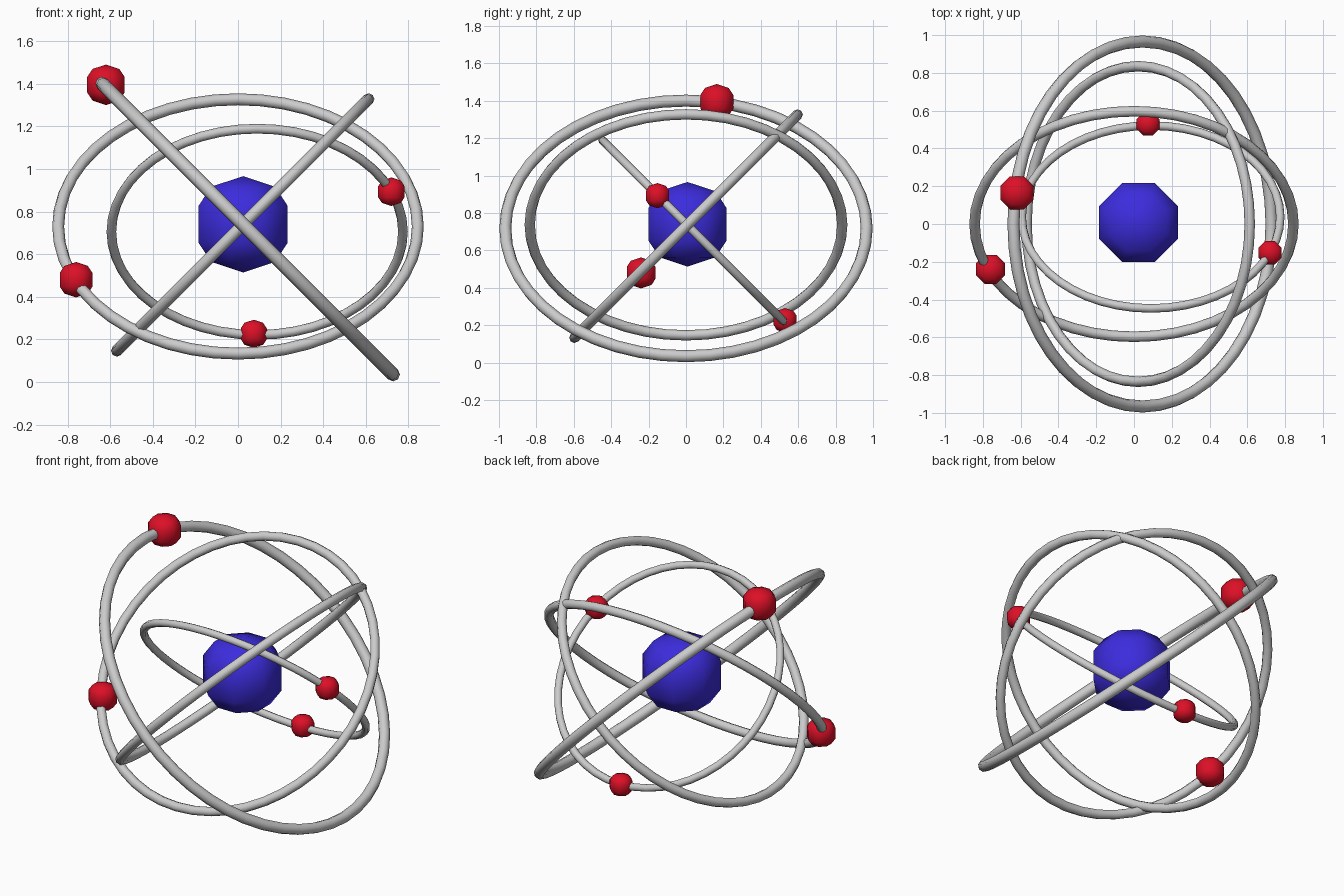
import bpy, bmesh
from math import radians, pi

if "Cube" in bpy.data.objects:
    bpy.data.objects.remove(bpy.data.objects["Cube"])

def material(name, color):
    m = bpy.data.materials.new(name)
    m.diffuse_color = color
    m.use_nodes = True
    m.node_tree.nodes["Principled BSDF"].inputs["Base Color"].default_value = m.diffuse_color
    return m

blue = material("blue", (0.045, 0.025, 0.72, 1))
red = material("red", (0.72, 0.005, 0.02, 1))

def ring(name, center, outer, tilt_x=0, tilt_y=0):
    major = outer / 1.033
    bpy.ops.mesh.primitive_torus_add(
        location=center, rotation=(radians(tilt_x), radians(tilt_y), 0),
        major_radius=major, minor_radius=major * 0.033,
        major_segments=48, minor_segments=8)
    ob = bpy.context.object
    ob.name = name
    bpy.ops.object.shade_smooth_by_angle(angle=radians(50))

# half profile of the low-poly ball, (radius, height), pole to pole
PROFILE = [(0.72, 0.78), (1.0, 0.385), (1.0, -0.385), (0.72, -0.78)]

def ball(name, center, radius, mat, sides=8):
    bm = bmesh.new()
    rows = []
    for r, z in PROFILE:
        row = bmesh.ops.create_circle(bm, segments=sides, radius=r)["verts"]
        bmesh.ops.translate(bm, verts=row, vec=(0, 0, z))
        rows.append(row)
    for a, b in zip(rows, rows[1:]):
        for i in range(sides):
            j = (i + 1) % sides
            bm.faces.new((a[i], a[j], b[j], b[i]))
    for row, z in ((rows[0], 1), (rows[-1], -1)):
        pole = bm.verts.new((0, 0, z))
        for i in range(sides):
            bm.faces.new((row[i], row[(i + 1) % sides], pole))
    bmesh.ops.recalc_face_normals(bm, faces=bm.faces)
    mesh = bpy.data.meshes.new(name)
    bm.to_mesh(mesh)
    bm.free()
    mesh.materials.append(mat)
    ob = bpy.data.objects.new(name, mesh)
    bpy.context.collection.objects.link(ob)
    ob.location = center
    ob.scale = (radius,) * 3
    ob.rotation_euler.z = pi / sides      # flat sides face the axes
    bpy.context.view_layer.objects.active = ob
    bpy.ops.object.select_all(action='DESELECT')
    ob.select_set(True)
    bpy.ops.object.shade_smooth_by_angle(angle=radians(60))

# orbit rings
ring("orbit_large", (0.045, 0, 0.718), 0.998, tilt_y=45)
ring("orbit_medium_side", (0.022, 0, 0.737), 0.863, tilt_y=-45)
ring("orbit_medium_front", (0, 0, 0.73), 0.872, tilt_x=45)
ring("orbit_small", (0.09, 0.037, 0.705), 0.707, tilt_x=-45)

# nucleus and electrons
ball("nucleus", (0.024, 0.008, 0.74), 0.226, blue)
for i, (center, radius) in enumerate([
        ((-0.62, 0.165, 1.395), 0.095),
        ((-0.76, -0.24, 0.48), 0.083),
        ((0.72, -0.152, 0.893), 0.067),
        ((0.074, 0.53, 0.226), 0.066)]):
    ball(f"electron_{i + 1}", center, radius, red)
